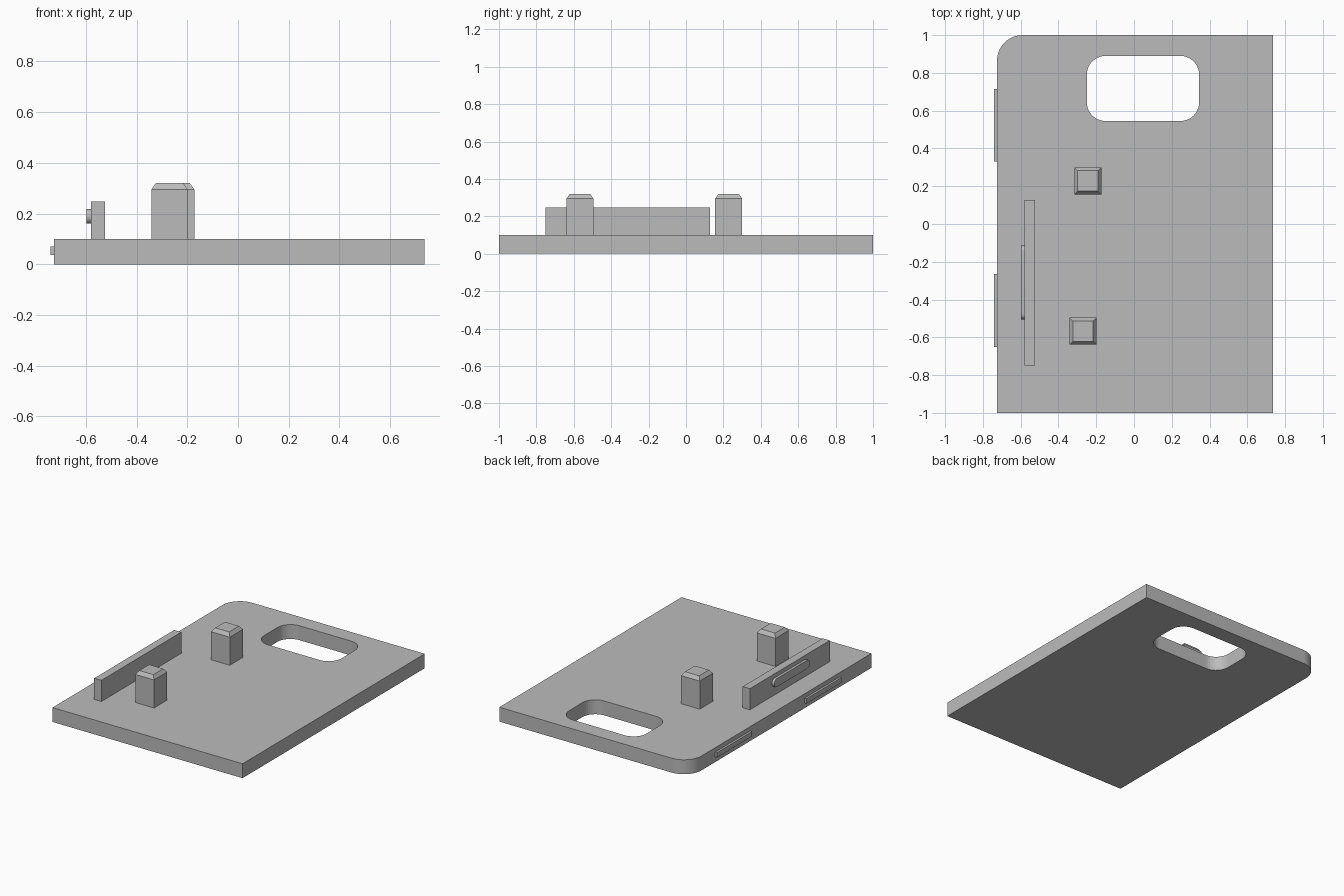
import bpy, bmesh
from math import sin, cos, pi, radians

cube = bpy.data.objects.get("Cube")
if cube:
    bpy.data.objects.remove(cube, do_unlink=True)

grey = bpy.data.materials.new("plain_grey")
grey.use_nodes = True
colour = (0.5, 0.5, 0.5, 1)
grey.diffuse_color = colour
grey.node_tree.nodes["Principled BSDF"].inputs["Base Color"].default_value = colour


def outline(u0, u1, v0, v1, radii=(0, 0, 0, 0), steps=10):
    """Rectangle with a radius per corner: high-high, low-high, low-low, high-low."""
    corners = [(u1, v1, -1, -1), (u0, v1, 1, -1), (u0, v0, 1, 1), (u1, v0, -1, 1)]
    points = []
    for i, ((u, v, su, sv), r) in enumerate(zip(corners, radii)):
        if r == 0:
            points.append((u, v))
            continue
        for k in range(steps + 1):
            a = (i + k / steps) * pi / 2
            points.append((u + su * r + r * cos(a), v + sv * r + r * sin(a)))
    return points


def finish(name, bm):
    bmesh.ops.recalc_face_normals(bm, faces=bm.faces)
    mesh = bpy.data.meshes.new(name)
    bm.to_mesh(mesh)
    bm.free()
    obj = bpy.data.objects.new(name, mesh)
    bpy.context.collection.objects.link(obj)
    mesh.materials.append(grey)
    return obj


def prism(name, points, low, high, axis="z"):
    """Extrude an outline along z, or a (y, z) outline along x."""
    bm = bmesh.new()
    place = (lambda p: (*p, low)) if axis == "z" else (lambda p: (low, *p))
    face = bm.faces.new([bm.verts.new(place(p)) for p in points])
    top = bmesh.ops.extrude_face_region(bm, geom=[face])["geom"]
    shift = (0, 0, high - low) if axis == "z" else (high - low, 0, 0)
    bmesh.ops.translate(bm, vec=shift, verts=[g for g in top if isinstance(g, bmesh.types.BMVert)])
    return finish(name, bm)


def smooth(obj):
    bpy.ops.object.select_all(action="DESELECT")
    obj.select_set(True)
    bpy.context.view_layer.objects.active = obj
    bpy.ops.object.shade_smooth_by_angle(angle=radians(30))


# Base plate with one rounded corner and a rounded opening
plate = prism("base_plate", outline(-0.725, 0.735, -1, 1, (0, 0.135, 0, 0)), 0, 0.1)
cutter = prism("opening_cutter", outline(-0.25, 0.345, 0.545, 0.89, (0.1,) * 4), -0.1, 0.2)
cut = plate.modifiers.new("opening", "BOOLEAN")
cut.operation = "DIFFERENCE"
cut.solver = "EXACT"
cut.object = cutter
smooth(plate)
bpy.ops.object.modifier_apply(modifier="opening")
bpy.data.objects.remove(cutter, do_unlink=True)

# Upright rail and the round-ended bar on its outer face
prism("rail", outline(-0.58, -0.525, -0.75, 0.127), 0.1, 0.247)
smooth(prism("rail_bar", outline(-0.505, -0.115, 0.16, 0.218, (0.0285,) * 4), -0.598, -0.58, "x"))

# Thin strips on the plate's side edge
for name, y0 in (("front_edge_strip", -0.65), ("back_edge_strip", 0.33)):
    prism(name, outline(y0, y0 + 0.385, 0.037, 0.07), -0.74, -0.725, "x")

# Square posts with chamfered tops
for name, x, y in (("front_post", -0.27, -0.567), ("back_post", -0.244, 0.228)):
    bm = bmesh.new()
    rings = []
    for half, z in ((0.072, 0.1), (0.072, 0.295), (0.054, 0.32)):
        square = outline(x - half, x + half, y - half, y + half)
        rings.append([bm.verts.new((*p, z)) for p in square])
    for a, b in zip(rings, rings[1:]):
        for i in range(4):
            j = (i + 1) % 4
            bm.faces.new((a[i], a[j], b[j], b[i]))
    bm.faces.new(rings[0])
    bm.faces.new(rings[-1])
    finish(name, bm)
